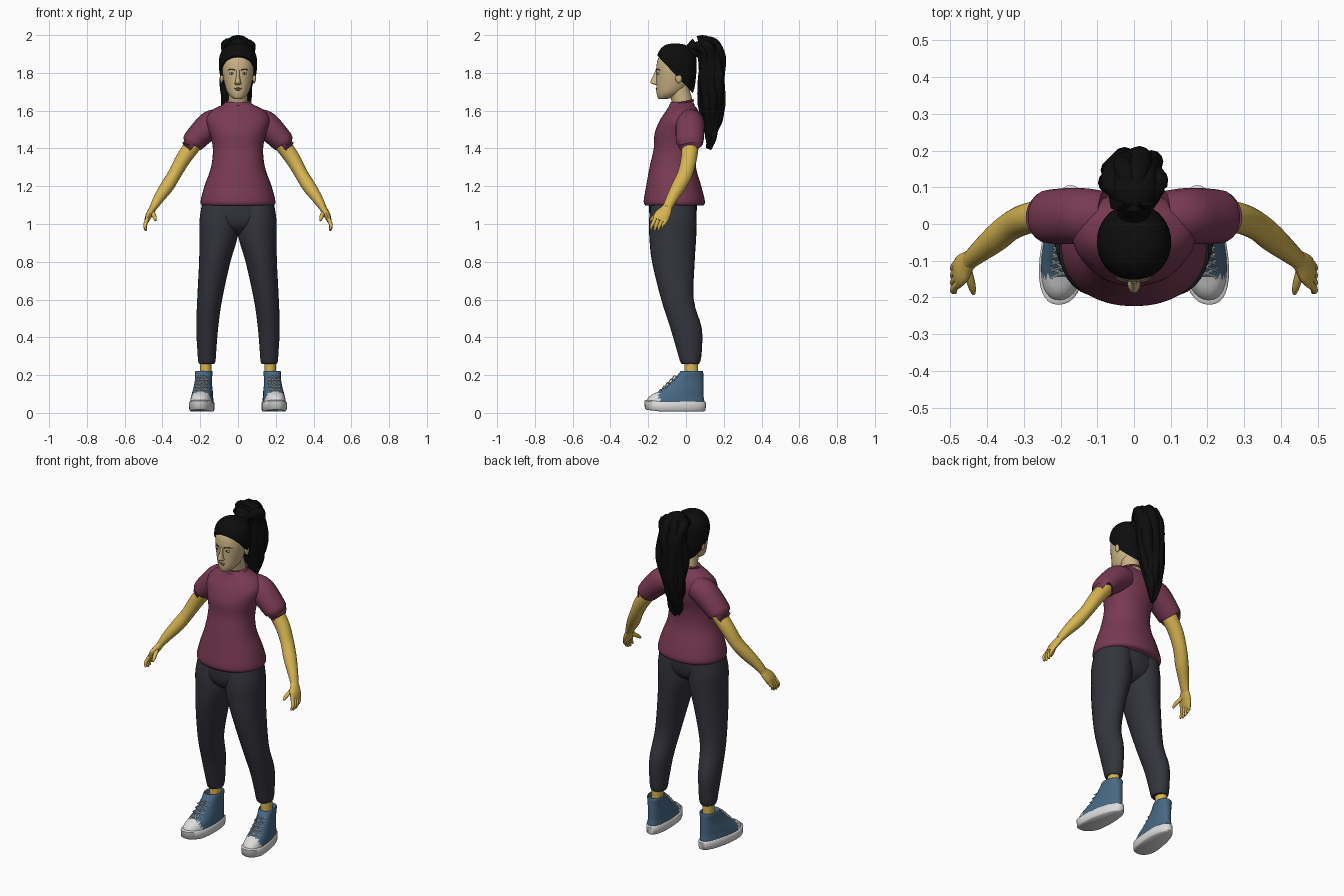
import bpy, bmesh, math
from mathutils import Vector


def material(name, r, g, b):
    m = bpy.data.materials.new(name)
    m.diffuse_color = (r, g, b, 1)
    return m


SHIRT = material("burgundy cloth", 0.19, 0.042, 0.085)
PANTS = material("charcoal cloth", 0.034, 0.034, 0.046)
SKIN = material("golden skin", 0.68, 0.46, 0.085)
FACE = material("pale skin", 0.60, 0.45, 0.24)
HAIR = material("black hair", 0.004, 0.004, 0.004)
BLUE = material("blue canvas", 0.065, 0.14, 0.23)
WHITE = material("white rubber", 0.72, 0.72, 0.72)
LIPS = material("lip rose", 0.40, 0.22, 0.12)
DARK = material("dark brown", 0.05, 0.035, 0.025)


def finish(name, bm, mats, angle=50):
    bmesh.ops.recalc_face_normals(bm, faces=bm.faces)
    me = bpy.data.meshes.new(name)
    bm.to_mesh(me)
    bm.free()
    for m in mats:
        me.materials.append(m)
    for p in me.polygons:
        p.use_smooth = True
    me.set_sharp_from_angle(angle=math.radians(angle))
    ob = bpy.data.objects.new(name, me)
    bpy.context.collection.objects.link(ob)
    return ob


def smooth_rows(rows, k):
    """Catmull-Rom interpolation of section rows."""
    if k == 1:
        return [list(r) for r in rows]
    out = []
    for i in range(len(rows) - 1):
        a, b, c, d = rows[max(i - 1, 0)], rows[i], rows[i + 1], rows[min(i + 2, len(rows) - 1)]
        for s in range(k):
            t = s / k
            out.append([0.5 * (2 * q + (r - p) * t + (2 * p - 5 * q + 4 * r - w) * t * t
                               + (3 * q - p - 3 * r + w) * t ** 3) for p, q, r, w in zip(a, b, c, d)])
    out.append(list(rows[-1]))
    return out


def loft(rows, n=28, k=4, p=2.0, level=True, sx=1):
    """Rows of (x, y, z, radius_a, radius_b); rings are level or follow the path."""
    rows = smooth_rows(rows, k)
    bm = bmesh.new()
    rings = []
    for i, (x, y, z, ra, rb) in enumerate(rows):
        u, v = Vector((1, 0, 0)), Vector((0, 1, 0))
        if not level:
            t = Vector(rows[min(i + 1, len(rows) - 1)][:3]) - Vector(rows[max(i - 1, 0)][:3])
            t.normalize()
            ref = v if abs(t.y) < 0.9 else Vector((0, 0, 1))
            u = ref.cross(t).normalized()
            v = t.cross(u)
        ring = []
        for j in range(n):
            a = 2 * math.pi * j / n
            c, s = math.cos(a), math.sin(a)
            c = math.copysign(abs(c) ** (2 / p), c)
            s = math.copysign(abs(s) ** (2 / p), s)
            co = Vector((x, y, z)) + u * (max(ra, .001) * c) + v * (max(rb, .001) * s)
            co.x *= sx
            ring.append(bm.verts.new(co))
        rings.append(ring)
    for r0, r1 in zip(rings, rings[1:]):
        for j in range(n):
            bm.faces.new((r0[j], r0[(j + 1) % n], r1[(j + 1) % n], r1[j]))
    bm.faces.new(rings[0])
    bm.faces.new(rings[-1])
    return bm


def tube(name, rows, mat, sx=1, n=14, k=4):
    return finish(name, loft(rows, n, k, level=False, sx=sx), [mat])


def blob(name, loc, scale, mat):
    bm = bmesh.new()
    bmesh.ops.create_uvsphere(bm, u_segments=14, v_segments=8, radius=1)
    for v in bm.verts:
        v.co = Vector([c * s + l for c, s, l in zip(v.co, scale, loc)])
    return finish(name, bm, [mat])


# Shirt body, with a thin collar band
finish("shirt_body", loft([
    (0, -.062, 1.097, .188, .152), (0, -.062, 1.12, .198, .162), (0, -.065, 1.2, .178, .146),
    (0, -.070, 1.3, .143, .123), (0, -.058, 1.4, .133, .113), (0, -.045, 1.48, .150, .121),
    (0, -.028, 1.55, .168, .110), (0, -.020, 1.6, .140, .085), (0, -.022, 1.632, .082, .064),
    (0, -.024, 1.645, .064, .058)], n=40, p=2.15), [SHIRT])
tube("collar", [(.066 * math.cos(a), -.023 + .060 * math.sin(a), 1.642 + .012 * math.sin(a), .006, .006)
                for a in [i * math.pi / 12 for i in range(25)]], SHIRT, n=8, k=1)

# Hips of the trousers
finish("trouser_hips", loft([
    (0, -.07, .945, .05, .05), (0, -.07, .98, .14, .10), (0, -.07, 1.03, .195, .122),
    (0, -.068, 1.12, .186, .128)], n=36), [PANTS])

for side, sx in (("left", 1), ("right", -1)):
    # Sleeve and arm
    tube(side + "_sleeve", [
        (.085, .02, 1.545, .065, .07), (.14, .022, 1.528, .074, .076), (.195, .021, 1.480, .067, .076),
        (.238, .02, 1.434, .060, .072), (.243, .02, 1.428, .052, .064)], SHIRT, sx, 24)
    tube(side + "_arm", [
        (.19, .02, 1.48, .045, .048), (.24, .022, 1.415, .043, .045), (.29, .015, 1.345, .040, .042),
        (.335, -.005, 1.265, .035, .040), (.375, -.038, 1.2, .036, .038), (.42, -.075, 1.135, .028, .030),
        (.45, -.1, 1.085, .019, .025)], SKIN, sx, 20)
    # Hand with fingers and thumb
    tube(side + "_palm", [
        (.442, -.093, 1.098, .018, .022), (.458, -.108, 1.07, .019, .034),
        (.472, -.126, 1.045, .018, .042), (.483, -.140, 1.018, .012, .040)], SKIN, sx, 16)
    for j in range(4):
        y, drop = -.168 + .020 * j, (.006, 0, .003, .014)[j]
        tube(f"{side}_finger_{j + 1}", [
            (.476, y + .008, 1.035, .011, .011), (.489, y - .006, 1.005, .010, .010),
            (.492, y - .014, .983 + drop, .009, .009), (.487, y - .018, .964 + drop, .005, .005)],
            SKIN, sx, 10, 3)
    tube(side + "_thumb", [
        (.458, -.118, 1.068, .014, .014), (.447, -.150, 1.050, .012, .012),
        (.440, -.175, 1.032, .010, .010), (.437, -.190, 1.018, .005, .005)], SKIN, sx, 10, 3)

    # Trouser leg and bare ankle
    finish(side + "_trouser_leg", loft([
        (.165, .022, .26, .040, .046), (.165, .022, .275, .046, .054), (.165, .018, .33, .050, .066),
        (.163, .000, .45, .058, .083), (.150, -.045, .6, .066, .086), (.123, -.067, .8, .083, .113),
        (.103, -.070, .93, .101, .124), (.100, -.070, 1.02, .104, .126),
        (.092, -.066, 1.11, .098, .118)], sx=sx), [PANTS])
    finish(side + "_ankle", loft([(.172, .028, .18, .031, .037), (.17, .028, .29, .031, .037)], 18, 1, sx=sx), [SKIN])

    # Shoe: tapered footprint turned slightly outward
    def shoe_point(v):
        lift = max(0, -v.y - .14) * .12
        return Vector((sx * (v.x * (1 - v.y - .05) + .183 - v.y * .1), v.y, v.z + lift))

    def shoe_part(name, rows, mats, k, rule=None):
        bm = loft(rows, 36, k, 2.3)
        if rule:
            for f in bm.faces:
                f.material_index = rule(f.calc_center_median())
        for v in bm.verts:
            v.co = shoe_point(v.co)
        return finish(f"{side}_{name}", bm, mats)

    shoe_part("shoe_upper", [
        (0, -.055, .03, .057, .150), (0, -.055, .06, .058, .152), (0, -.045, .09, .055, .138),
        (0, -.020, .12, .052, .113), (0, -.002, .15, .048, .095), (0, .017, .185, .047, .075),
        (0, .029, .215, .050, .062), (0, .029, .222, .045, .056), (0, .029, .20, .038, .046)],
        [BLUE, WHITE], 4, lambda c: int(c.y < -.142 and c.z < .115))
    shoe_part("shoe_sole", [
        (0, -.057, .008, .056, .152), (0, -.057, .014, .062, .161), (0, -.057, .054, .063, .163),
        (0, -.057, .060, .058, .155)], [WHITE], 1)
    # Crossed laces down the instep
    for j in range(5):
        y, z = -.058 - .018 * j, .193 - .018 * j
        for d in (1, -1):
            pts = [shoe_point(Vector((d * a, y + b, z + c)))
                   for a, b, c in ((-.029, .012, -.004), (0, -.005, .003), (.029, -.016, -.020))]
            tube(f"{side}_lace_{j}_{'a' if d > 0 else 'b'}", [(*q, .0032, .0032) for q in pts], WHITE, 1, 6, 3)

    # Eye, brow and ear
    blob(side + "_eye", (sx * .033, -.1475, 1.797), (.015, .007, .006), WHITE)
    blob(side + "_iris", (sx * .033, -.152, 1.797), (.006, .004, .0055), DARK)
    tube(side + "_brow", [(.016, -.158, 1.814, .002, .003), (.035, -.153, 1.820, .002, .004),
                          (.055, -.134, 1.814, .002, .002)], DARK, sx, 8)
    blob(side + "_ear", (sx * .086, -.038, 1.775), (.010, .018, .030), FACE)

# Neck and head
tube("neck", [(0, .0, 1.59, .058, .058), (0, -.02, 1.65, .052, .054), (0, -.045, 1.74, .05, .056)], FACE, 1, 24)
finish("head", loft([
    (0, -.122, 1.662, .020, .022), (0, -.108, 1.672, .036, .043), (0, -.088, 1.695, .055, .068),
    (0, -.074, 1.73, .068, .083), (0, -.068, 1.78, .079, .089), (0, -.063, 1.83, .085, .094),
    (0, -.060, 1.88, .080, .086), (0, -.055, 1.925, .05, .055)], n=36), [FACE])
finish("nose", loft([
    (0, -.150, 1.737, .013, .014), (0, -.160, 1.744, .018, .024), (0, -.162, 1.757, .014, .026),
    (0, -.155, 1.785, .009, .019), (0, -.150, 1.815, .009, .011)], n=16), [FACE])
blob("upper_lip", (0, -.153, 1.718), (.022, .008, .004), LIPS)
blob("lower_lip", (0, -.151, 1.711), (.018, .009, .005), LIPS)

# Hair cap, cut along a sloping hairline
cap = loft([
    (0, -.015, 1.69, .055, .050), (0, -.025, 1.72, .075, .070), (0, -.040, 1.77, .092, .092),
    (0, -.048, 1.83, .101, .104), (0, -.050, 1.88, .099, .104), (0, -.052, 1.92, .084, .088),
    (0, -.055, 1.947, .052, .055), (0, -.058, 1.956, .015, .015)], n=36)
cut = bmesh.ops.bisect_plane(cap, geom=cap.verts[:] + cap.edges[:] + cap.faces[:],
                             plane_co=(0, -.07, 1.805), plane_no=(0, -1, -.95), clear_outer=True)
bmesh.ops.holes_fill(cap, edges=[e for e in cut["geom_cut"] if isinstance(e, bmesh.types.BMEdge)])
finish("hair_cap", cap, [HAIR])

# Ponytail: a core with wavy locks around it
core = [(0, .02, 1.895, .035, .035), (0, .06, 1.945, .05, .045), (0, .105, 1.945, .075, .05),
        (0, .135, 1.87, .08, .058), (-.005, .135, 1.76, .078, .066), (-.012, .138, 1.64, .065, .064),
        (-.02, .138, 1.54, .048, .045), (-.025, .130, 1.46, .028, .022), (-.025, .122, 1.41, .006, .006)]
tube("ponytail_core", core, HAIR, 1, 24)
for i in range(9):
    a = 2 * math.pi * i / 9
    rows = []
    for j, (x, y, z, ra, rb) in enumerate(core[1:]):
        w = .010 * math.sin(1.9 * j + 2.3 * i)
        r = .34 * ra + .004
        rows.append((x + .72 * ra * math.cos(a) + w, y + .68 * rb * math.sin(a) + w * .7,
                     z + (.016 * math.sin(a) if j < 2 else .014 * math.cos(3 * i)), r, r))
    tube(f"ponytail_lock_{i + 1}", rows, HAIR, 1, 12)
tube("hair_tie", [(0, .03, 1.905, .046, .046), (0, .05, 1.93, .046, .046)], HAIR, 1, 16, 1)
